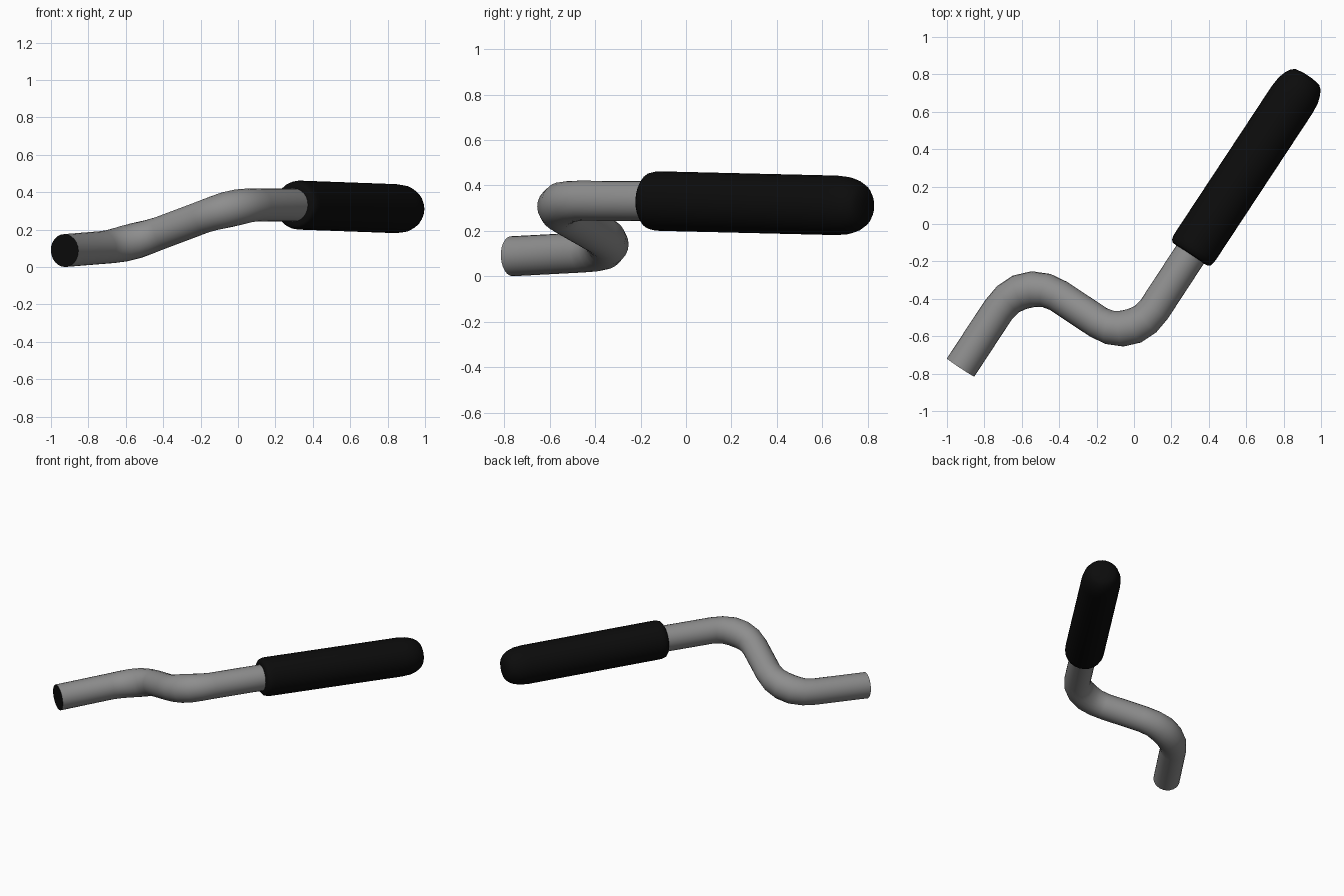
import bpy, bmesh, math
from mathutils import Vector

if "Cube" in bpy.data.objects:
    bpy.data.objects.remove(bpy.data.objects["Cube"])

SIDES = 24


def material(name, value):
    m = bpy.data.materials.new(name)
    m.diffuse_color = (value, value, value, 1)
    m.use_nodes = True
    m.node_tree.nodes["Principled BSDF"].inputs["Base Color"].default_value = m.diffuse_color
    return m


black = material("black_rubber", 0.0035)
steel = material("grey_steel", 0.27)


def finish(name, bm, mat):
    bmesh.ops.recalc_face_normals(bm, faces=bm.faces)
    me = bpy.data.meshes.new(name)
    bm.to_mesh(me)
    bm.free()
    ob = bpy.data.objects.new(name, me)
    bpy.context.collection.objects.link(ob)
    me.materials.append(mat)
    bpy.ops.object.select_all(action='DESELECT')
    ob.select_set(True)
    bpy.context.view_layer.objects.active = ob
    bpy.ops.object.shade_smooth_by_angle(angle=math.radians(45))
    return ob


def ring(bm, centre, tangent, radius):
    side = tangent.cross(Vector((0, 0, 1))).normalized()
    up = side.cross(tangent).normalized()
    angles = [2 * math.pi * k / SIDES for k in range(SIDES)]
    return [bm.verts.new(centre + radius * (math.cos(a) * side + math.sin(a) * up))
            for a in angles]


def sweep(path, radii, cap_start, cap_end):
    bm = bmesh.new()
    last = len(path) - 1
    rings = []
    for i, (p, r) in enumerate(zip(path, radii)):
        t = (path[min(i + 1, last)] - path[max(i - 1, 0)]).normalized()
        rings.append(ring(bm, p, t, r))
    for a, b in zip(rings, rings[1:]):
        for k in range(SIDES):
            n = (k + 1) % SIDES
            bm.faces.new((a[k], a[n], b[n], b[k]))
    if cap_start:
        bm.faces.new(rings[0])
    if cap_end:
        bm.faces.new(rings[-1])
    return bm


def fillet(a, corner, b, radius, steps=5):
    # Arc points that round a corner of the rod path
    u, v = (a - corner).normalized(), (b - corner).normalized()
    half = u.angle(v) / 2
    centre = corner + (u + v).normalized() * radius / math.sin(half)
    reach = radius / math.tan(half)
    s, e = corner + u * reach - centre, corner + v * reach - centre
    total = s.angle(e)
    return [centre + (s * math.sin(total * (1 - k / steps))
                      + e * math.sin(total * k / steps)) / math.sin(total)
            for k in range(steps + 1)]


start = Vector((-0.927, -0.767, 0.088))
bend_a = Vector((-0.593, -0.259, 0.115))
bend_b = Vector((-0.014, -0.643, 0.333))
grip_start = Vector((0.300, -0.163, 0.332))
grip_end = Vector((0.93, 0.793, 0.309))
axis = (grip_end - grip_start).normalized()

# Bent rod, slightly thicker around its bends
path = ([start] + fillet(start, bend_a, bend_b, 0.24)
        + fillet(bend_a, bend_b, grip_start, 0.22) + [grip_start + axis * 0.05])
bend_radii = [0.088, 0.091, 0.096, 0.096, 0.091, 0.088]
finish("bent_rod", sweep(path, [0.088] + bend_radii * 2 + [0.088], False, False), steel)

# Dark end face of the rod
bm = bmesh.new()
bm.faces.new(ring(bm, start, (path[1] - start).normalized(), 0.088))
finish("rod_end_face", bm, black)

# Rubber grip with a rounded lip and domed tip
profile = [(0, 0.085), (0.002, 0.112), (0.012, 0.124), (0.035, 0.130), (0.06, 0.131),
           (0.99, 0.131), (1.05, 0.126), (1.094, 0.112), (1.122, 0.095),
           (1.138, 0.076), (1.145, 0.03)]
finish("grip", sweep([grip_start + axis * t for t, r in profile],
                     [r for t, r in profile], True, True), black)
